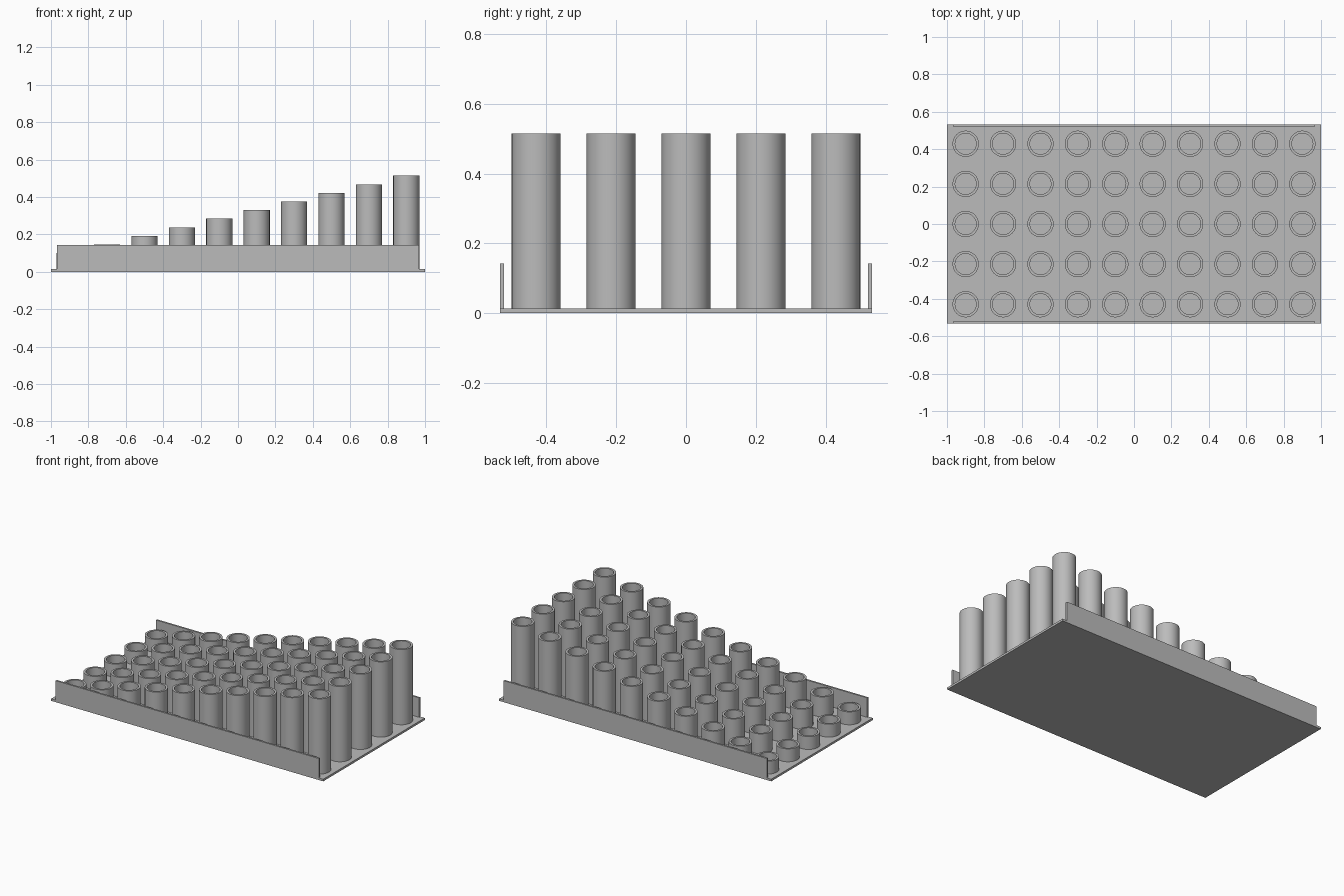
import bpy
import bmesh
from math import tau
from mathutils import Vector

cube = bpy.data.objects.get("Cube")
if cube:
    bpy.data.objects.remove(cube, do_unlink=True)

# Single grey material
grey = bpy.data.materials.new("plain grey")
grey.use_nodes = True
colour = (0.5, 0.5, 0.5, 1)
grey.diffuse_color = colour
grey.node_tree.nodes["Principled BSDF"].inputs["Base Color"].default_value = colour

LENGTH, WIDTH, BASE_T = 2.0, 1.066, 0.014
WALL_T, WALL_TOP, WALL_LENGTH = 0.012, 0.143, 1.934
OUTER, INNER, SEGMENTS = 0.07, 0.056, 48
COLUMNS, ROWS = 10, 5
PITCH_X, PITCH_Y = 0.2, 0.2145
FIRST_TOP, STEP = 0.1, 0.046


def finish(name, bm):
    """Turn a bmesh into a grey object."""
    bmesh.ops.recalc_face_normals(bm, faces=bm.faces)
    mesh = bpy.data.meshes.new(name)
    bm.to_mesh(mesh)
    bm.free()
    mesh.materials.append(grey)
    obj = bpy.data.objects.new(name, mesh)
    bpy.context.collection.objects.link(obj)
    return obj


def box(name, size, centre):
    bm = bmesh.new()
    bmesh.ops.create_cube(bm, size=1)
    bmesh.ops.scale(bm, vec=size, verts=bm.verts)
    obj = finish(name, bm)
    obj.location = centre
    return obj


def tube(name, top):
    """Revolve a rectangular wall section into an open tube."""
    bm = bmesh.new()
    section = [(INNER, BASE_T), (OUTER, BASE_T), (OUTER, top), (INNER, top)]
    verts = [bm.verts.new((r, 0, z)) for r, z in section]
    edges = [bm.edges.new((verts[i - 1], verts[i])) for i in range(len(verts))]
    bmesh.ops.spin(bm, geom=verts + edges, cent=Vector(), axis=(0, 0, 1),
                   angle=tau, steps=SEGMENTS, use_merge=True)
    bmesh.ops.remove_doubles(bm, verts=bm.verts, dist=0.0001)
    obj = finish(name, bm)
    bpy.ops.object.select_all(action="DESELECT")
    obj.select_set(True)
    bpy.context.view_layer.objects.active = obj
    bpy.ops.object.shade_smooth_by_angle()
    return obj


# Base plate and the low walls along its long edges
box("base_plate", (LENGTH, WIDTH, BASE_T), (0, 0, BASE_T / 2))
for name, side in (("front_wall", -1), ("back_wall", 1)):
    box(name, (WALL_LENGTH, WALL_T, WALL_TOP - BASE_T),
        (0, side * (WIDTH - WALL_T) / 2, (WALL_TOP + BASE_T) / 2))

# Rows of tubes, each column taller than the last
for i in range(COLUMNS):
    master = tube(f"tube_column_{i + 1}_row_1", FIRST_TOP + STEP * i)
    x = (i - (COLUMNS - 1) / 2) * PITCH_X
    for j in range(ROWS):
        obj = master
        if j:
            obj = master.copy()
            obj.name = f"tube_column_{i + 1}_row_{j + 1}"
            bpy.context.collection.objects.link(obj)
        obj.location = (x, (j - (ROWS - 1) / 2) * PITCH_Y, 0)
